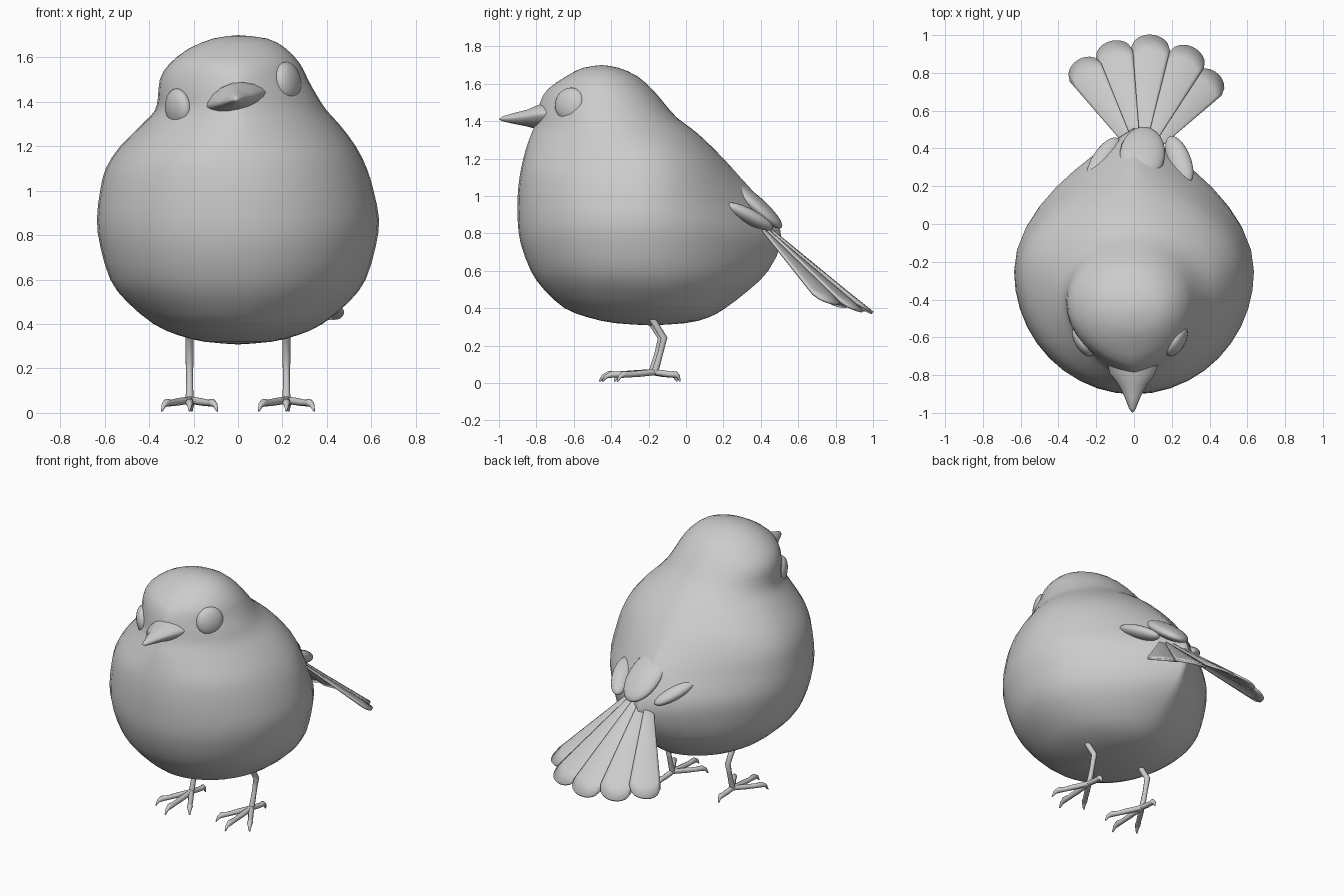
import bpy, bmesh, math
from mathutils import Vector, Matrix

if "Cube" in bpy.data.objects:
    bpy.data.objects.remove(bpy.data.objects["Cube"])


def finish(name, bm, smooth=60):
    bmesh.ops.remove_doubles(bm, verts=bm.verts, dist=1e-4)
    bmesh.ops.recalc_face_normals(bm, faces=bm.faces)
    me = bpy.data.meshes.new(name)
    bm.to_mesh(me)
    bm.free()
    ob = bpy.data.objects.new(name, me)
    bpy.context.collection.objects.link(ob)
    shade(ob, smooth)
    return ob


def shade(ob, angle):
    bpy.ops.object.select_all(action='DESELECT')
    bpy.context.view_layer.objects.active = ob
    ob.select_set(True)
    bpy.ops.object.shade_smooth_by_angle(angle=math.radians(angle))


def grid(bm, rows, closed=True):
    vs = [[bm.verts.new(p) for p in row] for row in rows]
    n = len(rows[0])
    for a, b in zip(vs, vs[1:]):
        for i in range(n if closed else n - 1):
            j = (i + 1) % n
            bm.faces.new((a[i], a[j], b[j], b[i]))


def catmull(keys, steps):
    ext = [keys[0]] + keys + [keys[-1]]
    out = []
    for i in range(1, len(ext) - 2):
        p = ext[i - 1:i + 3]
        for s in range(steps):
            t = s / steps
            out.append([0.5 * (2 * b + (c - a) * t + (2 * a - 5 * b + 4 * c - d) * t * t
                               + (3 * b - a - 3 * c + d) * t ** 3) for a, b, c, d in zip(*p)])
    return out + [keys[-1]]


def ellipsoid(name, loc, axis, scale, seg=24):
    bm = bmesh.new()
    bmesh.ops.create_uvsphere(bm, u_segments=seg, v_segments=seg // 2, radius=1)
    q = Vector(axis).to_track_quat('Y', 'Z').to_matrix().to_4x4()
    bm.transform(Matrix.Translation(loc) @ q @ Matrix.Diagonal((*scale, 1)))
    return finish(name, bm)


def tube(name, paths):
    cu = bpy.data.curves.new(name, 'CURVE')
    cu.dimensions = '3D'
    cu.bevel_depth = 1
    cu.bevel_resolution = 2
    cu.use_fill_caps = True
    for path in paths:
        sp = cu.splines.new('POLY')
        sp.points.add(len(path) - 1)
        for pt, (x, y, z, r) in zip(sp.points, path):
            pt.co = (x, y, z, 1)
            pt.radius = r
    ob = bpy.data.objects.new(name, cu)
    bpy.context.collection.objects.link(ob)
    bpy.ops.object.select_all(action='DESELECT')
    bpy.context.view_layer.objects.active = ob
    ob.select_set(True)
    bpy.ops.object.convert(target='MESH')
    shade(bpy.context.object, 60)


# Body and head in one loft: z, left, right, front y, back y, widest y
rings = [
    (.308, 0, 0, -.19, -.19, -.19), (.32, .15, .15, -.38, 0, -.19),
    (.35, .27, .27, -.52, .12, -.20), (.40, .38, .38, -.65, .21, -.21),
    (.50, .50, .50, -.76, .34, -.22), (.60, .575, .575, -.83, .44, -.24),
    (.75, .62, .62, -.885, .51, -.25), (.87, .635, .635, -.90, .48, -.25),
    (1.0, .62, .61, -.90, .38, -.25), (1.1, .595, .58, -.89, .29, -.25),
    (1.2, .53, .53, -.87, .20, -.26), (1.3, .43, .455, -.84, .10, -.30),
    (1.36, .375, .40, -.815, .03, -.36), (1.42, .36, .36, -.80, -.05, -.41),
    (1.50, .352, .315, -.78, -.12, -.42), (1.57, .31, .28, -.74, -.18, -.44),
    (1.64, .22, .215, -.64, -.26, -.45), (1.685, .11, .13, -.55, -.36, -.45),
    (1.70, 0, 0, -.45, -.45, -.45)]


def ramp(z, pts):
    for (a, u), (b, v) in zip(pts, pts[1:]):
        if z <= b:
            return u + (v - u) * max(0, (z - a) / (b - a))
    return pts[-1][1]


rows = []
for z, xl, xr, yf, yb, yc in catmull(rings, 2):
    kb = ramp(z, [(.3, .5), (.45, .65), (.72, 1), (.95, 1), (1.2, .65), (1.4, .5)])
    kf = ramp(z, [(1.15, .5), (1.4, .72), (1.52, .7), (1.66, .5)])
    row = []
    for i in range(40):
        t = 2 * math.pi * i / 40
        c, s = math.cos(t), math.sin(t)
        k = kb if s > 0 else kf
        x = (xr if c > 0 else -xl) * abs(c) ** (2 * k)
        row.append((x, yc + s * (yb - yc if s > 0 else yc - yf), z))
    rows.append(row)
bm = bmesh.new()
grid(bm, rows)
finish("body", bm, 80)

# Beak, rolled with the tilted head: y, half width, upper height, lower depth
rows = []
roll = Matrix.Rotation(math.radians(-14), 3, 'Y')
for y, hw, up, dn in [(-.70, .15, .085, .06), (-.79, .125, .075, .05), (-.85, .078, .05, .036),
                      (-.92, .042, .034, .024), (-.98, .017, .016, .011), (-1.0, 0, 0, 0)]:
    row = []
    for i in range(16):
        t = 2 * math.pi * i / 16
        s = math.sin(t)
        p = roll @ Vector((hw * math.cos(t), y, (up if s > 0 else -dn) * abs(s) ** 1.4))
        row.append(p + Vector((-.008, 0, 1.41)))
    rows.append(row)
bm = bmesh.new()
grid(bm, rows)
finish("beak", bm)

# Eyes
ellipsoid("eye_right", (.225, -.62, 1.49), (.85, -.5, .15), (.09, .045, .09))
ellipsoid("eye_left", (-.268, -.62, 1.37), (-.85, -.5, -.12), (.09, .045, .09))

# Tail fan: angle from the rear axis, feather length
apex = Vector((.04, .32, .92))
for n, (deg, length) in enumerate([(-31.5, .64), (-14, .665), (4.5, .68), (23.5, .67), (40, .62)]):
    rows = []
    for k in range(9):
        f = k / 8
        row = []
        for j in range(-5, 6):
            u = j / 5
            r = .05 + (length - .05) * f
            r -= f ** 3 * .085 * (1 - math.sqrt(1 - .96 * u * u))
            a = math.radians(deg + 9.6 * u)
            row.append(apex + Vector((r * math.sin(a), r * math.cos(a),
                                      -.8 * r + .01 * u - .02 * r * u * u)))
        rows.append(row)
    bm = bmesh.new()
    grid(bm, rows, closed=False)
    ob = finish(f"tail_feather_{n + 1}", bm)
    mod = ob.modifiers.new("thickness", 'SOLIDIFY')
    mod.thickness = .014
    mod.offset = 0

# Rump covert and wing tips lying over the tail root
ellipsoid("rump_covert", (.045, .37, .955), (.1, .75, -.66), (.12, .19, .045))
ellipsoid("wing_tip_left", (-.16, .34, .89), (.5, .75, -.4), (.06, .15, .04))
ellipsoid("wing_tip_right", (.24, .34, .89), (-.3, .75, -.4), (.06, .15, .04))

# Legs and feet: three front toes and one back toe, each ending in a claw
for side, sx in (("left", -1), ("right", 1)):
    x, dy = sx * .218, sx * .008
    paths = [[(x, -.20 + dy, .36, .018), (x, -.125 + dy, .24, .018),
              (x, -.145 + dy, .16, .015), (x, -.175 + dy, .055, .018)]]
    for tx, ty in ((-.125, -.20), (0, -.28), (.125, -.20), (.01, .135)):
        toe = [(0, .058, .016), (.4, .05, .017), (.65, .045, .015), (.82, .046, .018),
               (.93, .034, .011), (1, .008, .004)]
        paths.append([(x + tx * f, -.175 + dy + ty * f, z, r) for f, z, r in toe])
    tube(f"leg_{side}", paths)
